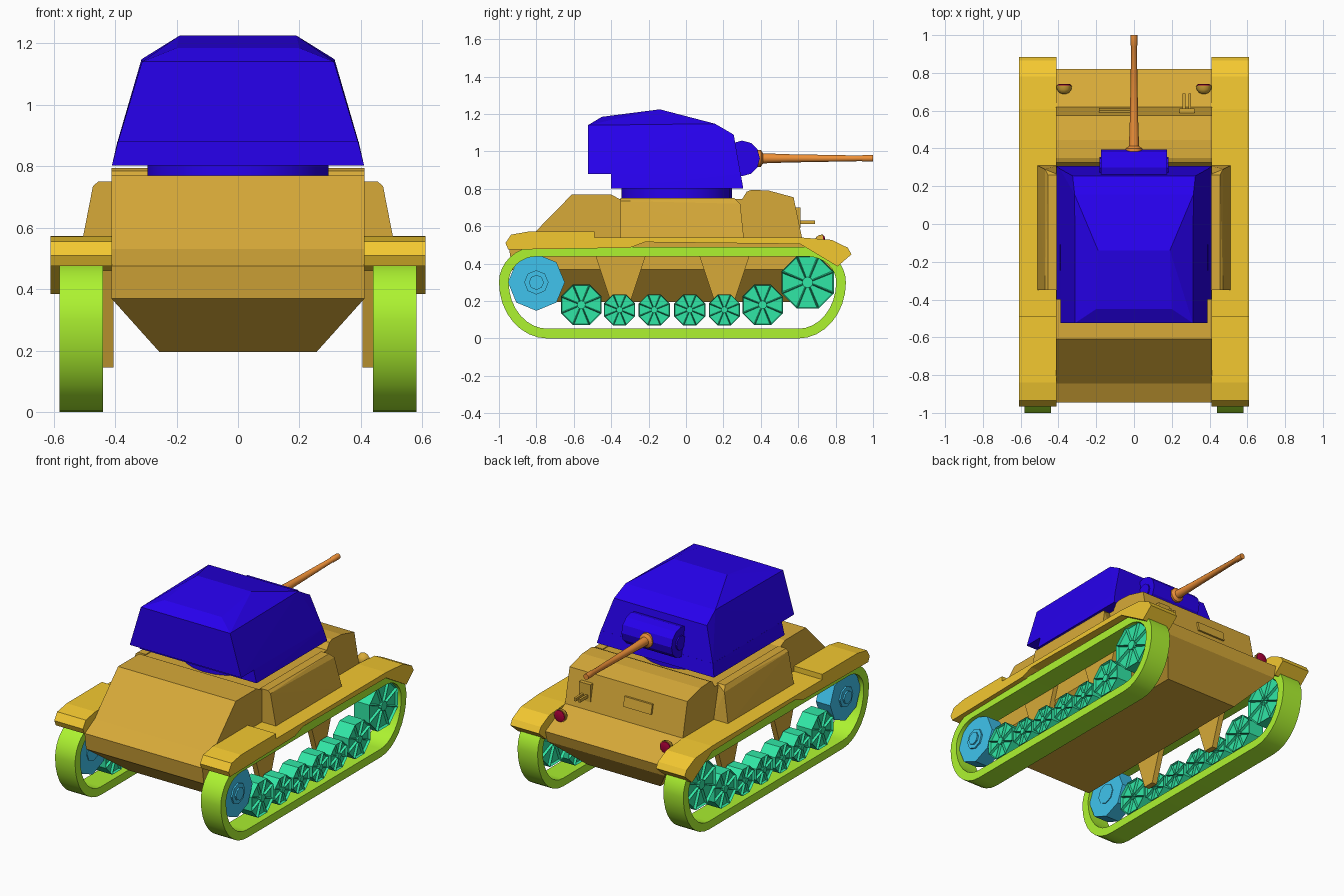
import bpy, bmesh, math
from mathutils import Matrix, Vector

if "Cube" in bpy.data.objects:
    bpy.data.objects.remove(bpy.data.objects["Cube"])


def material(name, rgb):
    m = bpy.data.materials.new(name)
    m.diffuse_color = (*rgb, 1)
    m.use_nodes = True
    m.node_tree.nodes["Principled BSDF"].inputs["Base Color"].default_value = m.diffuse_color
    return m


BLUE = material("turret_blue", (0.02, 0.0, 0.85))
BROWN = material("hull_brown", (0.68, 0.40, 0.04))
AMBER = material("fender_amber", (0.90, 0.58, 0.03))
GREEN = material("track_green", (0.42, 0.90, 0.03))
TEAL = material("wheel_teal", (0.03, 0.80, 0.38))
SKY = material("idler_sky", (0.05, 0.55, 0.85))
ORANGE = material("gun_orange", (0.85, 0.28, 0.04))
RED = material("lamp_red", (0.40, 0.0, 0.04))


def finish(name, bm, mat, mirror=False, smooth=False):
    bmesh.ops.recalc_face_normals(bm, faces=bm.faces)
    me = bpy.data.meshes.new(name)
    bm.to_mesh(me)
    bm.free()
    me.materials.append(mat)
    ob = bpy.data.objects.new(name, me)
    bpy.context.collection.objects.link(ob)
    if smooth:
        bpy.ops.object.select_all(action='DESELECT')
        ob.select_set(True)
        bpy.context.view_layer.objects.active = ob
        bpy.ops.object.shade_smooth_by_angle(angle=math.radians(35))
    if mirror:
        ob.modifiers.new("mirror", 'MIRROR')
    return ob


def prism(name, profile, x0, x1, mat, mirror=False):
    """Extrude a (y, z) side profile from x0 to x1."""
    bm = bmesh.new()
    a = [bm.verts.new((x0, y, z)) for y, z in profile]
    b = [bm.verts.new((x1, y, z)) for y, z in profile]
    n = len(profile)
    bm.faces.new(a)
    bm.faces.new(b[::-1])
    for i in range(n):
        j = (i + 1) % n
        bm.faces.new((a[i], b[i], b[j], a[j]))
    return finish(name, bm, mat, mirror)


def hulls(name, groups, mat, mirror=False):
    """One object made of convex solids."""
    bm = bmesh.new()
    for pts in groups:
        vs = [bm.verts.new(p) for p in pts]
        bmesh.ops.convex_hull(bm, input=vs)
    bmesh.ops.dissolve_limit(bm, angle_limit=0.01, verts=bm.verts, edges=bm.edges)
    return finish(name, bm, mat, mirror)


def both(pts):
    return [(s * x, y, z) for x, y, z in pts for s in (1, -1)]


def box(x0, x1, y0, y1, z0, z1):
    return [(x, y, z) for x in (x0, x1) for y in (y0, y1) for z in (z0, z1)]


def add_drum(bm, x0, x1, y, z, r, n, fan=False, turn=0.0):
    """Cylinder lying along x."""
    mat = (Matrix.Translation(((x0 + x1) / 2, y, z)) @ Matrix.Rotation(math.pi / 2, 4, 'Y')
           @ Matrix.Rotation(turn, 4, 'Z'))
    return bmesh.ops.create_cone(bm, cap_ends=True, cap_tris=fan, segments=n,
                                 radius1=r, radius2=r, depth=x1 - x0, matrix=mat)


def lathe(name, rings, x, z, mat, n=12, mirror=False):
    """Revolve (y, radius) rings around a line along y."""
    bm = bmesh.new()
    rows = [[bm.verts.new((x + r * math.cos(i * math.tau / n), y, z + r * math.sin(i * math.tau / n)))
             for i in range(n)] for y, r in rings]
    for a, b in zip(rows, rows[1:]):
        for i in range(n):
            j = (i + 1) % n
            bm.faces.new((a[i], a[j], b[j], b[i]))
    bm.faces.new(rows[0])
    bm.faces.new(rows[-1])
    return finish(name, bm, mat, mirror, smooth=True)


# hull: upper body profile and tapered belly
prism("hull_body", [(-.93, .37), (-.945, .475), (-.845, .53), (-.61, .77), (-.40, .77), (-.355, .745),
                    (.30, .745), (.325, .785), (.35, .795), (.445, .79), (.575, .755), (.62, .54),
                    (.82, .44), (.80, .37)], -.412, .412, BROWN)
hulls("hull_belly", [both([(.412, -.93, .37), (.412, .80, .37), (.255, -.72, .195), (.255, .62, .195)])], BROWN)

# side boxes over the fenders
hulls("side_box", [[(.40, -.35, .53), (.40, .31, .53), (.512, -.35, .53), (.512, .31, .53),
                    (.472, -.35, .735), (.472, .29, .72), (.455, -.35, .75), (.455, .26, .75),
                    (.40, -.35, .75), (.40, .26, .75)]], BROWN, True)

# suspension brackets
for i, y in enumerate((-.35, .205)):
    prism(f"suspension_bracket_{i + 1}", [(y - .14, .46), (y + .14, .46), (y + .035, .145), (y - .035, .145)],
          .405, .44, BROWN, True)

# fenders
prism("fender", [(-.965, .51), (-.935, .555), (-.84, .572), (-.49, .573), (-.49, .54), (.61, .54),
                 (.78, .527), (.865, .485), (.885, .45), (.81, .385), (.61, .505), (-.22, .515),
                 (-.30, .485), (-.95, .475)], .41, .61, AMBER, True)

# track band: four elliptical corners, offset inward for thickness
loop = []
for cy, a, b, start in ((-.80, .20, .19, 90), (-.74, .26, .30, 180), (.60, .255, .30, 270), (.65, .205, .19, 0)):
    for k in range(9):
        t = math.radians(start + k * 11.25)
        # keep the corner's end point distinct from the next corner's start
        if k == 8 and start in (90, 270):
            continue
        loop.append(Vector((cy + a * math.cos(t), .30 + b * math.sin(t))))
n = len(loop)
bm = bmesh.new()
rings = []
for i, p in enumerate(loop):
    d = (loop[(i + 1) % n] - loop[i - 1]).normalized()
    q = p + Vector((-d.y, d.x)) * .052
    rings.append([bm.verts.new((x, c.x, c.y)) for x, c in ((.44, p), (.58, p), (.58, q), (.44, q))])
for i in range(n):
    a, b = rings[i], rings[(i + 1) % n]
    for k in range(4):
        m = (k + 1) % 4
        bm.faces.new((a[k], a[m], b[m], b[k]))
finish("track", bm, GREEN, True, smooth=True)

# road wheels and drive wheel: octagons with sunken wedges
wheels = [(-.56, .18, .117), (-.355, .153, .09), (-.17, .153, .09), (.02, .153, .09),
          (.205, .153, .09), (.41, .18, .117), (.65, .30, .152)]
for i, (y, z, r) in enumerate(wheels):
    bm = bmesh.new()
    add_drum(bm, .455, .565, y, z, r, 8, fan=True, turn=math.pi / 8)
    bm.normal_update()
    caps = [f for f in bm.faces if abs(f.normal.x) > .9]
    bmesh.ops.inset_individual(bm, faces=caps, thickness=r * .07, depth=-.015)
    add_drum(bm, .46, .568, y, z, r * .2, 8)
    finish("drive_wheel" if i == 6 else f"road_wheel_{i + 1}", bm, TEAL, True)

# rear idler with stepped hub
bm = bmesh.new()
for x0, x1, r in ((.455, .555, .152), (.45, .565, .065), (.45, .575, .04)):
    add_drum(bm, x0, x1, -.80, .30, r, 8)
finish("idler_wheel", bm, SKY, True)

# turret: main shell with hipped roof, lower skirt, ring
hulls("turret_shell", [
    both([(.39, -.525, .88), (.392, .292, .88), (.312, -.525, 1.14), (.20, -.45, 1.185), (.19, -.14, 1.225),
          (.314, .155, 1.148), (.325, .255, 1.09)]),
    both([(.41, -.40, .803), (.41, .306, .803), (.39, -.40, .882), (.392, .292, .882)])], BLUE)
bm = bmesh.new()
bmesh.ops.create_cone(bm, cap_ends=True, segments=24, radius1=.295, radius2=.295, depth=.08,
                      matrix=Matrix.Translation((0, -.05, .775)))
finish("turret_ring", bm, BLUE, smooth=True)

# gun mantlet and barrel
bm = bmesh.new()
add_drum(bm, -.175, .175, .30, .963, .095, 12)
add_drum(bm, -.183, .183, .31, .963, .045, 10)
finish("gun_mantlet", bm, BLUE)
lathe("gun_barrel", [(.36, .045), (.40, .045), (.412, .027), (.55, .022), (.94, .015),
                     (.945, .018), (1.0, .018)], 0, .963, ORANGE)

# headlamps: dome towards the hull, flat lens forward
lathe("headlamp", [(.688, .008), (.695, .026), (.712, .038), (.732, .041)], .37, .515, BROWN, 12, True)
lathe("headlamp_lens", [(.728, .036), (.738, .036), (.742, .025)], .37, .515, RED, 12, True)

# hull gun mount and driver's visor on the front plate
hulls("hull_gun_mount", [box(.24, .32, .57, .612, .59, .70), box(.258, .272, .60, .69, .612, .632),
                         box(.288, .302, .60, .69, .612, .632)], BROWN)
prism("driver_visor", [(.58, .685), (.602, .685), (.614, .625), (.59, .625)], -.185, .01, BROWN)
